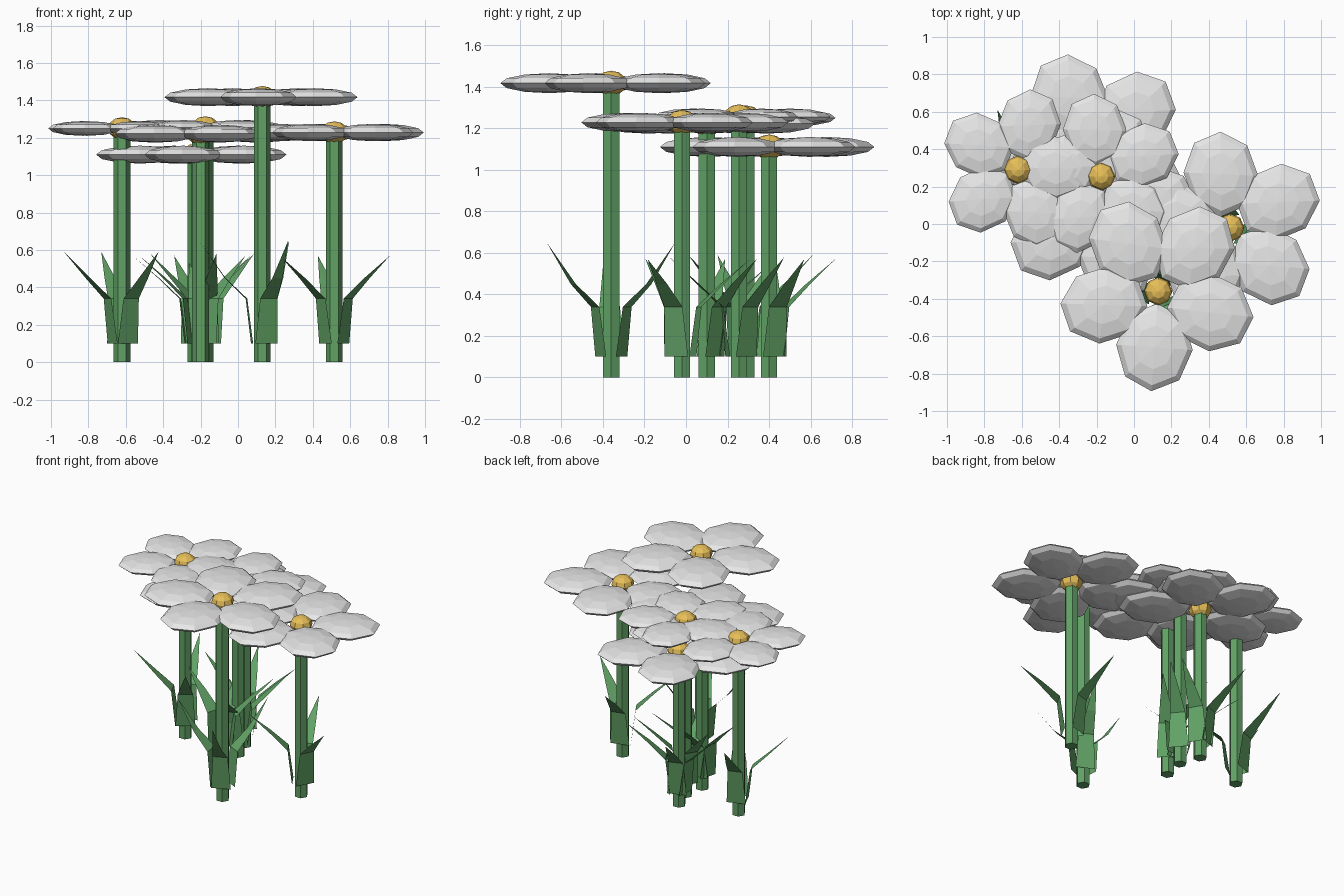
import bpy, bmesh, math
from mathutils import Matrix, Vector

if "Cube" in bpy.data.objects:
    bpy.data.objects.remove(bpy.data.objects["Cube"])


def material(name, rgb):
    m = bpy.data.materials.new(name)
    m.diffuse_color = (*rgb, 1)
    m.use_nodes = True
    m.node_tree.nodes["Principled BSDF"].inputs["Base Color"].default_value = m.diffuse_color
    return m


WHITE = material("petal_white", (0.8, 0.8, 0.8))
YELLOW = material("centre_yellow", (0.8, 0.52, 0.1))
GREEN = material("stem_green", (0.12, 0.36, 0.13))


def make_object(name, bm, mat):
    mesh = bpy.data.meshes.new(name)
    bm.to_mesh(mesh)
    bm.free()
    mesh.materials.append(mat)
    ob = bpy.data.objects.new(name, mesh)
    bpy.context.collection.objects.link(ob)
    return ob


def petals(i, x, y, z, size, phase, facing):
    # five overlapping flattened low-poly balls in a ring
    bm = bmesh.new()
    for k in range(5):
        a = math.radians(phase + 72 * k)
        turn = Matrix.Rotation(a, 4, 'Z')
        stretch = turn @ Matrix.Diagonal((0.235, 0.205, 0.048, 1)) @ turn.inverted()
        place = Matrix.Translation((0.3 * math.cos(a), 0.3 * math.sin(a), 0))
        spin = Matrix.Rotation(math.radians(facing), 4, 'Z')
        m = Matrix.Translation((x, y, z)) @ Matrix.Scale(size, 4) @ place @ stretch @ spin
        bmesh.ops.create_uvsphere(bm, u_segments=8, v_segments=6, radius=1, matrix=m)
    make_object(f"petals_{i}", bm, WHITE)


def centre(i, x, y, z, r):
    # yellow button through the middle of the petals
    bm = bmesh.new()
    m = Matrix.Translation((x, y, z)) @ Matrix.Diagonal((r, r, 0.06, 1))
    bmesh.ops.create_uvsphere(bm, u_segments=8, v_segments=6, radius=1, matrix=m)
    make_object(f"centre_{i}", bm, YELLOW)


def stem(i, x, y, z):
    # six-sided stalk
    bm = bmesh.new()
    m = Matrix.Translation((x, y, z / 2)) @ Matrix.Rotation(math.pi / 2, 4, 'Z')
    bmesh.ops.create_cone(bm, cap_ends=True, segments=6, radius1=0.045,
                          radius2=0.045, depth=z, matrix=m)
    make_object(f"stem_{i}", bm, GREEN)


def leaves(i, x, y, tip_z, angles):
    # thin blades: upright base, then bent outward to a point
    bm = bmesh.new()
    rows = ((0.055, 0.10, 0.065), (0.085, 0.34, 0.05), (0.2, 0.45, 0.03))
    for deg in angles:
        a = math.radians(deg)
        out = Vector((math.cos(a), math.sin(a), 0))
        side = Vector((-math.sin(a), math.cos(a), 0))
        base = Vector((x, y, 0))
        pairs = []
        for r, h, w in rows:
            c = base + out * r + Vector((0, 0, h))
            pairs.append((bm.verts.new(c - side * w), bm.verts.new(c + side * w)))
        tip = bm.verts.new(base + out * 0.34 + Vector((0, 0, tip_z)))
        for (p, q), (s, t) in zip(pairs, pairs[1:]):
            bm.faces.new((p, q, t, s))
        bm.faces.new((*pairs[-1], tip))
    make_object(f"leaves_{i}", bm, GREEN)


# x, y, head height, petal size, petal phase, facet turn, leaf tip height, leaf angles
FLOWERS = (
    (0.13, -0.36, 1.417, 1.0, -94, -4, 0.65, (-66, 65, 185)),
    (0.515, -0.02, 1.228, 0.97, 28, -1, 0.57, (-29, 105, 211)),
    (-0.175, 0.255, 1.255, 0.83, 98, 0, 0.58, (40, 150, 280)),
    (-0.62, 0.29, 1.25, 0.82, 76, 0, 0.59, (109, -55, 204)),
    (-0.225, 0.40, 1.11, 1.0, 41, 0, 0.57, (30, 110, 175)),
    (-0.20, 0.10, 1.222, 1.0, 218, 0, 0.57, (100, 45, 165)),
)

for i, (x, y, z, size, phase, facing, tip_z, angles) in enumerate(FLOWERS, 1):
    petals(i, x, y, z, size, phase, facing)
    centre(i, x, y, z, 0.075)
    stem(i, x, y, z - 0.02)
    leaves(i, x, y, tip_z, angles)
